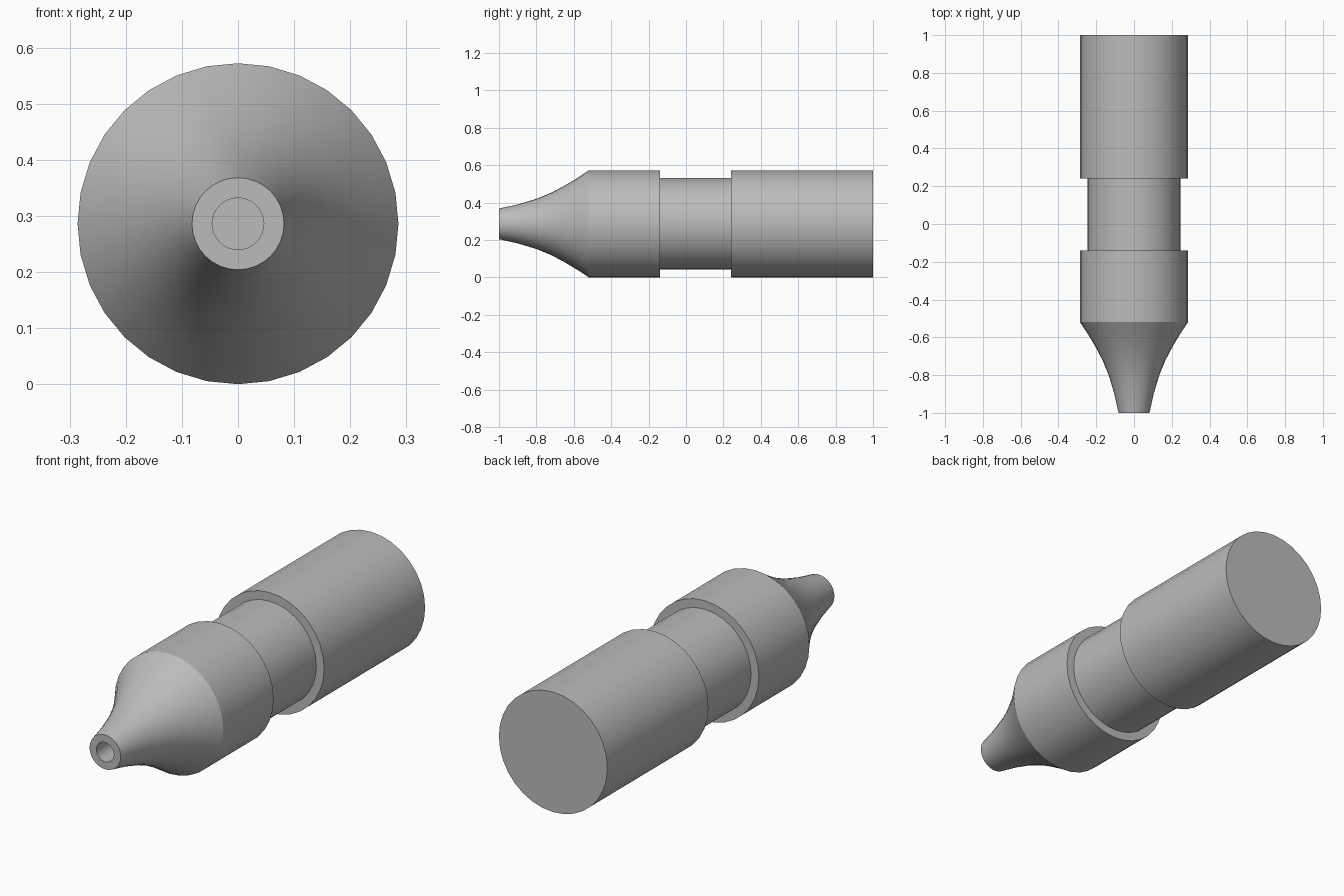
import bpy
import bmesh
from math import cos, sin, tau, radians

cube = bpy.data.objects.get("Cube")
if cube:
    bpy.data.objects.remove(cube, do_unlink=True)

SIDES = 32
R = 0.286        # main radius, also the height of the axis
R_NECK = 0.245
R_TIP = 0.082
R_BORE = 0.046

grey = bpy.data.materials.new("plain grey")
grey.use_nodes = True
colour = (0.5, 0.5, 0.5, 1)
grey.diffuse_color = colour
grey.node_tree.nodes["Principled BSDF"].inputs["Base Color"].default_value = colour


def lathe(name, profile):
    """Turn (y, radius) points, listed front to back, around the long axis."""
    bm = bmesh.new()
    rings = []
    for y, r in profile:
        if r == 0:
            rings.append([bm.verts.new((0, y, R))] * SIDES)
        else:
            rings.append([bm.verts.new((r * cos(tau * j / SIDES), y,
                                        R + r * sin(tau * j / SIDES)))
                          for j in range(SIDES)])
    for a, b in zip(rings, rings[1:]):
        for j in range(SIDES):
            k = (j + 1) % SIDES
            bm.faces.new(dict.fromkeys((a[j], b[j], b[k], a[k])))
    mesh = bpy.data.meshes.new(name)
    bm.to_mesh(mesh)
    bm.free()
    mesh.materials.append(grey)
    obj = bpy.data.objects.new(name, mesh)
    bpy.context.collection.objects.link(obj)
    bpy.ops.object.select_all(action="DESELECT")
    obj.select_set(True)
    bpy.context.view_layer.objects.active = obj
    bpy.ops.object.shade_smooth_by_angle(angle=radians(30))
    return obj


# Nose: blind bore, flat tip and concave flare
flare = [(-0.9, 0.104), (-0.8, 0.134), (-0.72, 0.167),
         (-0.65, 0.204), (-0.58, 0.246), (-0.52, R)]
lathe("nose", [(-0.7, 0), (-0.7, R_BORE), (-1, R_BORE), (-1, R_TIP)] + flare)

# Front collar with its rear step
lathe("front_collar", [(-0.52, R), (-0.14, R), (-0.14, R_NECK)])

# Recessed neck
lathe("neck", [(-0.14, R_NECK), (0.24, R_NECK)])

# Rear barrel with its front step and closed end
lathe("rear_barrel", [(0.24, R_NECK), (0.24, R), (1, R), (1, 0)])
